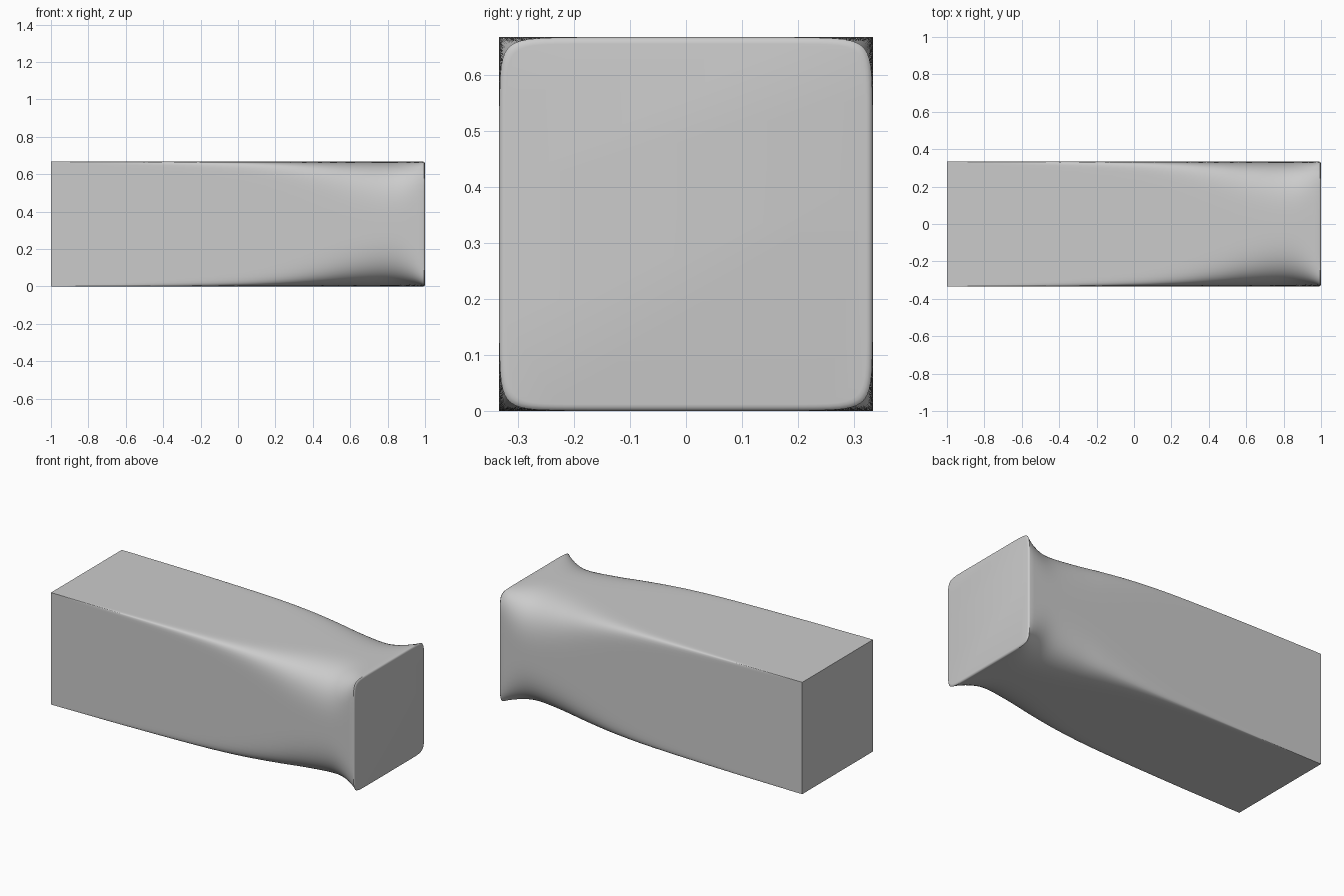
import bpy, bmesh, math

if "Cube" in bpy.data.objects:
    bpy.data.objects.remove(bpy.data.objects["Cube"])

H = 1 / 3      # half width of the square section
M = 14         # points from the middle of a side to its corner

# (x, corner softness): 0 is a sharp square, 0.5 would be a circle
KEYS = [(-1.0, 0.0), (-0.5, 0.013), (0.0, 0.045), (0.25, 0.09), (0.45, 0.16),
        (0.62, 0.24), (0.78, 0.295), (0.86, 0.28), (0.94, 0.19), (1.0, 0.075)]


def softness(x):
    # smooth Hermite interpolation through the keys
    n = len(KEYS)
    i = max(k for k in range(n - 1) if KEYS[k][0] <= x + 1e-9)

    def slope(k):
        a, b = KEYS[max(k - 1, 0)], KEYS[min(k + 1, n - 1)]
        return (b[1] - a[1]) / (b[0] - a[0])
    (x0, y0), (x1, y1) = KEYS[i], KEYS[i + 1]
    w = x1 - x0
    t = (x - x0) / w
    return ((2*t**3 - 3*t*t + 1) * y0 + (t**3 - 2*t*t + t) * w * slope(i)
            + (3*t*t - 2*t**3) * y1 + (t**3 - t*t) * w * slope(i + 1))


# Points around a unit square, crowded towards the corners
side = [math.sin(k / M * math.pi / 2) for k in range(-M, M)]
square = ([(1, s) for s in side] + [(-s, 1) for s in side]
          + [(-1, -s) for s in side] + [(s, -1) for s in side])


def ring(bm, x, soft, inset=0.0):
    verts = []
    for u, v in square:
        d = 1.0
        if soft > 0.002:
            d = (abs(u) ** (1 / soft) + abs(v) ** (1 / soft)) ** soft
        r = (H - inset) / d
        verts.append(bm.verts.new((x, u * r, v * r + H)))
    return verts


# Block body: sharp at one end, pinched corners near the other
bm = bmesh.new()
N = 70
rings = []
for i in range(N + 1):
    x = -1 + 1.99 * i / N
    rings.append(ring(bm, x, max(softness(x), 0)))

# Small rounded rim on the flared end
for k in range(1, 5):
    a = k / 4 * math.pi / 2
    rings.append(ring(bm, 0.99 + 0.01 * math.sin(a), 0.075,
                      0.012 * (1 - math.cos(a))))

count = len(square)
for a, b in zip(rings, rings[1:]):
    for j in range(count):
        k = (j + 1) % count
        bm.faces.new((a[j], a[k], b[k], b[j]))
bm.faces.new(rings[0])
bm.faces.new(rings[-1])
bmesh.ops.recalc_face_normals(bm, faces=bm.faces)

mesh = bpy.data.meshes.new("block")
bm.to_mesh(mesh)
bm.free()
block = bpy.data.objects.new("block", mesh)
bpy.context.collection.objects.link(block)
bpy.context.view_layer.objects.active = block
block.select_set(True)
bpy.ops.object.shade_smooth_by_angle(angle=math.radians(35))
